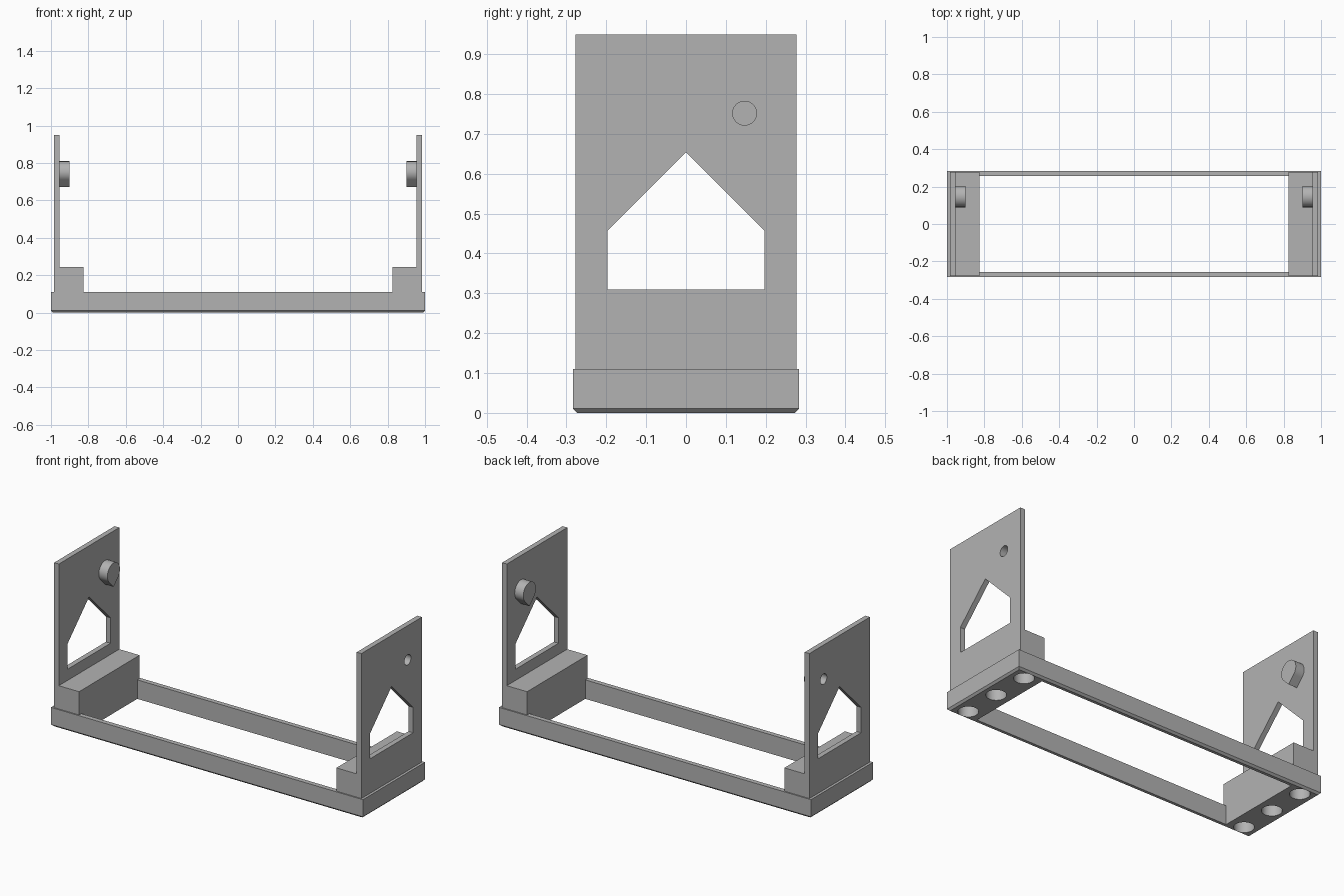
import bpy, bmesh
from math import sin, cos, radians, sqrt

if "Cube" in bpy.data.objects:
    bpy.data.objects.remove(bpy.data.objects["Cube"])

grey = bpy.data.materials.new("plain grey")
grey.use_nodes = True
grey.diffuse_color = (0.45, 0.45, 0.45, 1)
grey.node_tree.nodes["Principled BSDF"].inputs["Base Color"].default_value = grey.diffuse_color

PLACE = {
    "x": lambda u, v, w: (w, u, v),
    "y": lambda u, v, w: (u, w, v),
    "z": lambda u, v, w: (u, v, w),
}


def prism(name, profile, axis, lo, hi, chamfer=0):
    """Extrude a closed profile along an axis, optionally chamfering the low end."""
    bm = bmesh.new()
    rings = []
    levels = [(lo, chamfer), (lo + chamfer, 0), (hi, 0)] if chamfer else [(lo, 0), (hi, 0)]
    for w, inset in levels:
        ring = []
        for u, v in profile:
            u -= inset * (1 if u > 0 else -1) if inset else 0
            v -= inset * (1 if v > 0 else -1) if inset else 0
            ring.append(bm.verts.new(PLACE[axis](u, v, w)))
        rings.append(ring)
    bm.faces.new(rings[0])
    bm.faces.new(rings[-1])
    n = len(profile)
    for a, b in zip(rings, rings[1:]):
        for i in range(n):
            j = (i + 1) % n
            bm.faces.new((a[i], a[j], b[j], b[i]))
    bmesh.ops.recalc_face_normals(bm, faces=bm.faces)
    mesh = bpy.data.meshes.new(name)
    bm.to_mesh(mesh)
    bm.free()
    mesh.materials.append(grey)
    obj = bpy.data.objects.new(name, mesh)
    bpy.context.collection.objects.link(obj)
    return obj


def rect(u, v):
    return [(-u, -v), (u, -v), (u, v), (-u, v)]


def arc(cu, cv, r, start=0, end=360, steps=48):
    count = steps if end - start == 360 else steps + 1
    angles = [radians(start + (end - start) * i / steps) for i in range(count)]
    return [(cu + r * cos(a), cv + r * sin(a)) for a in angles]


def activate(obj):
    bpy.ops.object.select_all(action="DESELECT")
    bpy.context.view_layer.objects.active = obj
    obj.select_set(True)


def cut(target, *shape):
    """Subtract a prism from the target and discard the cutter."""
    cutter = prism("cutter", *shape)
    cutter.hide_render = True
    mod = target.modifiers.new("cut", "BOOLEAN")
    mod.operation = "DIFFERENCE"
    mod.solver = "EXACT"
    mod.object = cutter
    activate(target)
    bpy.ops.object.modifier_apply(modifier=mod.name)
    bpy.data.objects.remove(cutter)


# Rectangular base frame with a chamfered lower edge
base = prism("base_frame", rect(1, 0.284), "z", 0, 0.11, 0.011)
cut(base, rect(0.825, 0.256), "z", -0.1, 0.2)
parts = [base]

PEG_Y, PEG_Z, PEG_R = 0.147, 0.752, 0.0575
window = [(-0.197, 0.31), (0.197, 0.31), (0.197, 0.457), (0, 0.654), (-0.197, 0.457)]
teardrop = arc(PEG_Y, PEG_Z, PEG_R, -45, 225) + [(PEG_Y, PEG_Z - PEG_R * sqrt(2))]

for side, label in ((1, "left"), (-1, "right")):
    # Upright plate and its foot block share one L-shaped profile
    ell = [(0.825, 0.11), (0.985, 0.11), (0.985, 0.95),
           (0.955, 0.95), (0.955, 0.245), (0.825, 0.245)]
    upright = prism(label + "_upright", [(side * x, z) for x, z in ell], "y", -0.277, 0.277)
    cut(upright, window, "x", *sorted((side * 0.9, side * 1.1)))

    # Teardrop peg on the inner face
    peg = prism(label + "_peg", teardrop, "x", *sorted((side * 0.9, side * 0.955)))

    # Blind hole from the outside through the plate into the peg
    for part in (upright, peg):
        cut(part, arc(PEG_Y, PEG_Z, 0.03), "x", *sorted((side * 0.912, side * 1.1)))

    # Three round pockets underneath
    for y in (-0.22, 0, 0.22):
        for part in (base, upright):
            cut(part, arc(side * 0.913, y, 0.053), "z", -0.05, 0.2)
    parts += [upright, peg]

for part in parts:
    activate(part)
    bpy.ops.object.shade_smooth_by_angle(angle=radians(30))
